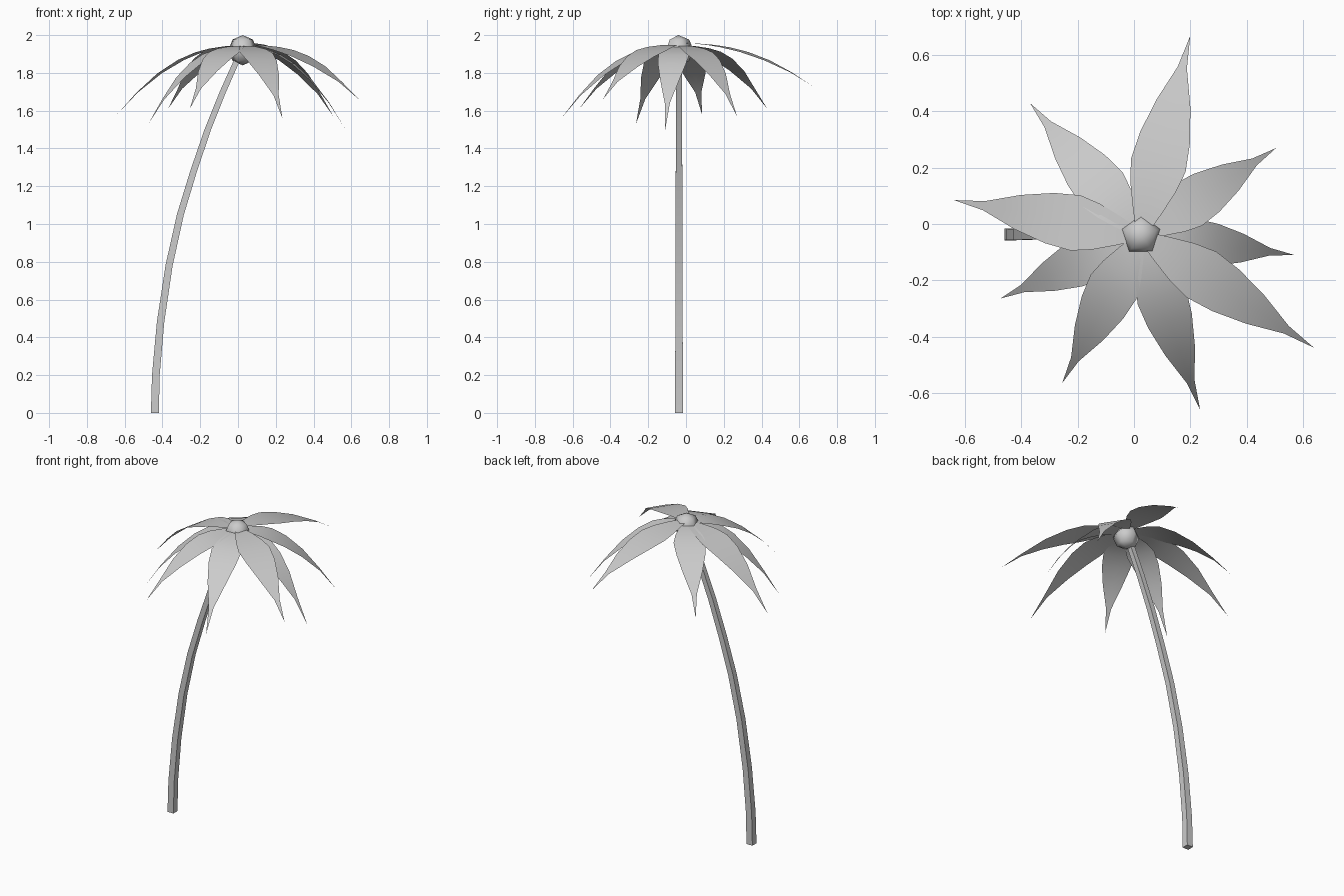
import bpy, bmesh, math
from mathutils import Vector

cube = bpy.data.objects.get("Cube")
if cube:
    bpy.data.objects.remove(cube, do_unlink=True)

grey = bpy.data.materials.new("light grey")
grey.use_nodes = True
grey.diffuse_color = (0.6, 0.6, 0.6, 1)
grey.node_tree.nodes["Principled BSDF"].inputs["Base Color"].default_value = (0.6, 0.6, 0.6, 1)

CENTRE = Vector((0.025, -0.04, 0))


def finish(bm, name, angle):
    mesh = bpy.data.meshes.new(name)
    bm.to_mesh(mesh)
    bm.free()
    obj = bpy.data.objects.new(name, mesh)
    bpy.context.collection.objects.link(obj)
    mesh.materials.append(grey)
    bpy.ops.object.select_all(action='DESELECT')
    obj.select_set(True)
    bpy.context.view_layer.objects.active = obj
    bpy.ops.object.shade_smooth_by_angle(angle=math.radians(angle))
    return obj


# Trunk: a tapering square section swept along a leaning curve
path = [(-0.44, 0), (-0.435, 0.2), (-0.41, 0.48), (-0.365, 0.78), (-0.305, 1.05),
        (-0.235, 1.28), (-0.16, 1.5), (-0.08, 1.7), (0.005, 1.89)]
path = [Vector((x, -0.037, z)) for x, z in path]
bm = bmesh.new()
rings = []
for i, p in enumerate(path):
    if i == 0:
        tangent = Vector((0, 0, 1))
    else:
        tangent = (path[min(i + 1, len(path) - 1)] - path[i - 1]).normalized()
    half = 0.021 - 0.006 * i / (len(path) - 1)
    side = Vector((0, half, 0))
    out = Vector((tangent.z, 0, -tangent.x)) * half
    rings.append([bm.verts.new(p + out * a + side * b)
                  for a, b in ((-1, -1), (1, -1), (1, 1), (-1, 1))])
for low, high in zip(rings, rings[1:]):
    for k in range(4):
        n = (k + 1) % 4
        bm.faces.new((low[k], low[n], high[n], high[k]))
bm.faces.new(rings[0][::-1])
bm.faces.new(rings[-1])
finish(bm, "trunk", 30)

# Crown bud: five-sided faceted ball with smooth shading
bm = bmesh.new()
bmesh.ops.create_uvsphere(bm, u_segments=5, v_segments=4, radius=0.08)
bmesh.ops.translate(bm, verts=bm.verts, vec=CENTRE + Vector((0, 0, 1.92)))
finish(bm, "crown_bud", 180)

# Fronds: (position along the frond, half width), narrowing to a thin tip
OUTLINE = [(0.03, 0.025), (0.12, 0.05), (0.24, 0.08), (0.35, 0.097),
           (0.49, 0.088), (0.66, 0.06), (0.84, 0.016)]


def frond(number, tip, root_z, width):
    tip = Vector(tip)
    reach = Vector((tip.x, tip.y, 0)) - CENTRE
    across = Vector((-reach.y, reach.x, 0)).normalized()
    drop = root_z - tip.z
    bm = bmesh.new()
    rows = []
    for t, half in OUTLINE:
        mid = CENTRE + reach * t + Vector((0, 0, root_z - drop * t ** 2.2))
        rows.append([bm.verts.new(mid + across * half * width * s) for s in (-1, 0, 1)])
    for a, b in zip(rows, rows[1:]):
        for k in range(2):
            bm.faces.new((a[k], b[k], b[k + 1], a[k + 1]))
    end = bm.verts.new(tip)
    for k in range(2):
        bm.faces.new((rows[-1][k], end, rows[-1][k + 1]))
    finish(bm, f"frond_{number}", 60)


# Frond tip, root height and relative width, going round the crown
FRONDS = [((0.20, 0.67, 1.73), 1.958, 1.03),
          ((0.505, 0.27, 1.57), 1.945, 0.92),
          ((0.57, -0.11, 1.5), 1.94, 0.85),
          ((0.64, -0.44, 1.66), 1.95, 1.0),
          ((0.235, -0.66, 1.56), 1.943, 0.93),
          ((-0.255, -0.565, 1.61), 1.943, 0.95),
          ((-0.475, -0.265, 1.53), 1.94, 0.9),
          ((-0.64, 0.085, 1.58), 1.945, 1.03),
          ((-0.37, 0.43, 1.61), 1.945, 0.97)]
for i, (tip, root_z, width) in enumerate(FRONDS, 1):
    frond(i, tip, root_z, width)
